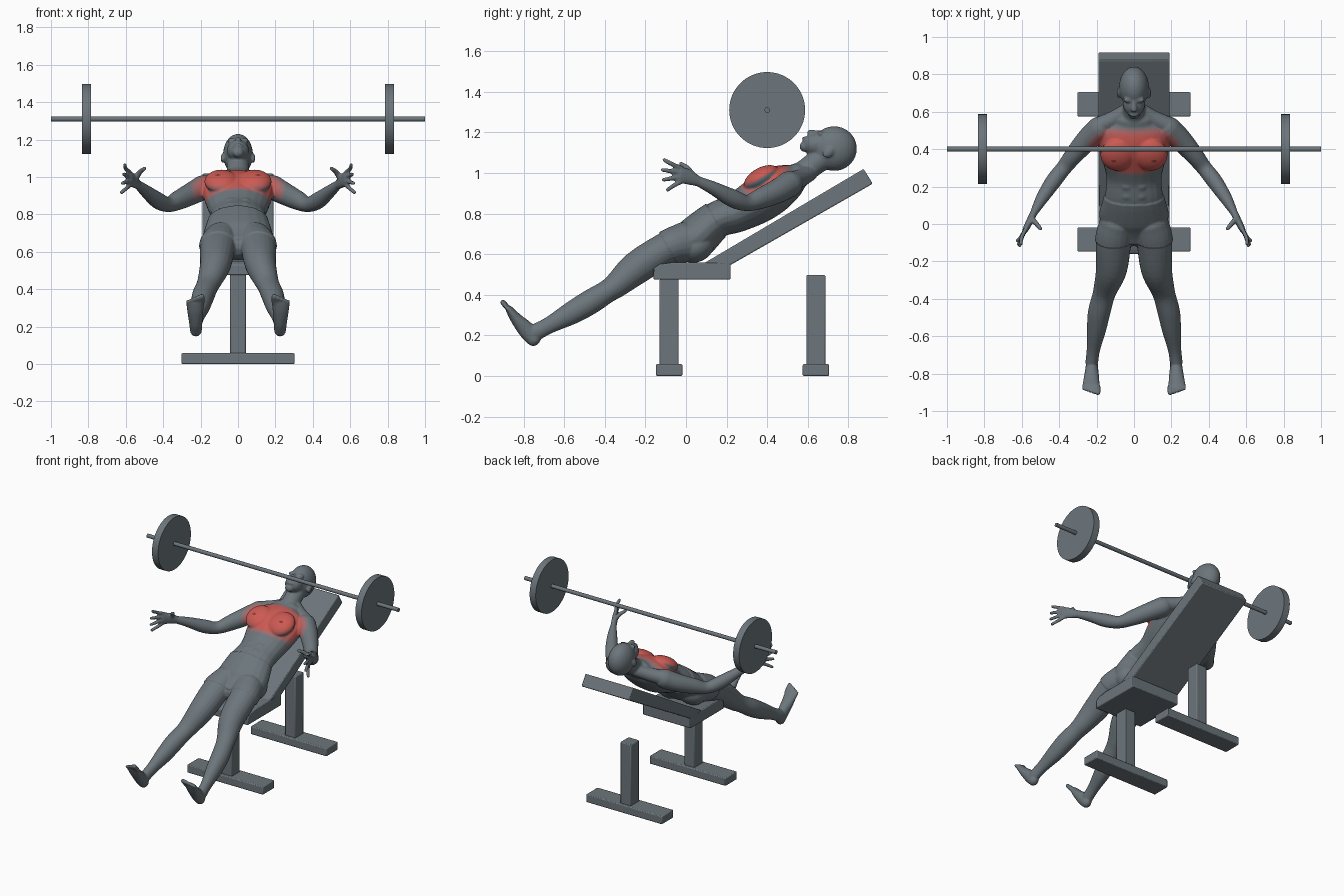
import bpy, bmesh, math
from mathutils import Vector, Matrix

cube = bpy.data.objects.get("Cube")
if cube:
    bpy.data.objects.remove(cube, do_unlink=True)


def material(name, rgb):
    mat = bpy.data.materials.new(name)
    mat.use_nodes = True
    mat.diffuse_color = (*rgb, 1)
    mat.node_tree.nodes["Principled BSDF"].inputs["Base Color"].default_value = (*rgb, 1)
    return mat


GREY, RED = Vector((.15, .18, .2)), Vector((.6, .1, .085))
grey = material("slate grey", GREY)
# Muscle highlight fades from red into grey in steps
fade = [material(name, GREY.lerp(RED, amount)) for name, amount in
        (("muscle red", 1), ("soft red", .75), ("dull red", .5), ("faint red", .25))]
dark_red = material("dark red", (.25, .04, .035))


def add_object(name, bm, mats, angle=40):
    mesh = bpy.data.meshes.new(name)
    bmesh.ops.recalc_face_normals(bm, faces=bm.faces)
    bm.to_mesh(mesh)
    bm.free()
    for mat in mats:
        mesh.materials.append(mat)
    obj = bpy.data.objects.new(name, mesh)
    bpy.context.collection.objects.link(obj)
    bpy.ops.object.select_all(action="DESELECT")
    bpy.context.view_layer.objects.active = obj
    obj.select_set(True)
    bpy.ops.object.shade_smooth_by_angle(angle=math.radians(angle))
    return obj


# ---------- bench and barbell helpers ----------
def slab(name, profile, half_width, bevel=.006):
    """Side outline of (y, z) points extruded across x."""
    bm = bmesh.new()
    face = bm.faces.new([bm.verts.new((-half_width, y, z)) for y, z in profile])
    out = bmesh.ops.extrude_face_region(bm, geom=[face])["geom"]
    bmesh.ops.translate(bm, vec=(2 * half_width, 0, 0),
                        verts=[v for v in out if isinstance(v, bmesh.types.BMVert)])
    obj = add_object(name, bm, [grey], 30)
    mod = obj.modifiers.new("Bevel", "BEVEL")
    mod.width, mod.segments = bevel, 2


def box(name, y0, y1, z0, z1, half_width):
    slab(name, [(y0, z0), (y1, z0), (y1, z1), (y0, z1)], half_width)


def disc(name, x, length, radius, sides):
    bm = bmesh.new()
    place = Matrix.Translation((x, .4, 1.31)) @ Matrix.Rotation(math.pi / 2, 4, "Y")
    bmesh.ops.create_cone(bm, cap_ends=True, segments=sides, radius1=radius,
                          radius2=radius, depth=length, matrix=place)
    add_object(name, bm, [grey])


# Bench
slab("seat", [(-.16, .475), (.22, .475), (.22, .56), (-.06, .56), (-.13, .55), (-.16, .53)], .19)
slab("backrest", [(.09, .556), (.22, .547), (.92, .947), (.875, 1.02)], .19)
for end, y, top in (("front", -.083, .478), ("rear", .64, .497)):
    box(end + "_post", y - .047, y + .047, .05, top, .042)
    box(end + "_foot_bar", y - .065, y + .065, 0, .058, .302)

# Barbell
disc("bar", 0, 2, .0135, 24)
for side, x in (("left", .81), ("right", -.81)):
    disc(side + "_weight_plate", x, .048, .187, 64)

# ---------- body helpers ----------
body = bmesh.new()
UP, ACROSS = Vector((0, 0, 1)), Vector((1, 0, 0))


def tube(points, hint, mirror=True, steps=5, sides=20):
    """Rounded closed loft through (x, y, z, radius along hint, other radius)."""
    rows = [Vector(p) for p in points]
    padded = [2 * rows[0] - rows[1]] + rows + [2 * rows[-1] - rows[-2]]
    path = []
    for a, b, c, d in zip(padded, padded[1:], padded[2:], padded[3:]):
        for i in range(steps):
            t = i / steps
            path.append(.5 * (2 * b + (c - a) * t + (2 * a - 5 * b + 4 * c - d) * t * t
                              + (3 * b - a - 3 * c + d) * t ** 3))
    path.append(rows[-1])

    def cap(end, inner):
        direction = (end.xyz - inner.xyz).normalized()
        rings = []
        for angle in (25, 50, 75):
            a = math.radians(angle)
            row = end.copy()
            row[:3] = end.xyz + direction * min(end[3], end[4]) * math.sin(a)
            row[3], row[4] = end[3] * math.cos(a), end[4] * math.cos(a)
            rings.append(row)
        return rings

    path = cap(path[0], path[1])[::-1] + path + cap(path[-1], path[-2])
    for sign in (1, -1) if mirror else (1,):
        rings = []
        for i, p in enumerate(path):
            tangent = (path[min(i + 1, len(path) - 1)].xyz - path[max(i - 1, 0)].xyz).normalized()
            u = (hint - tangent * hint.dot(tangent)).normalized()
            v = tangent.cross(u)
            ring = []
            for k in range(sides):
                a = math.tau * k / sides
                co = p.xyz + u * p[3] * math.cos(a) + v * p[4] * math.sin(a)
                ring.append(body.verts.new((sign * co.x, co.y, co.z)))
            rings.append(ring)
        faces = [body.faces.new(rings[0]), body.faces.new(rings[-1])]
        for a, b in zip(rings, rings[1:]):
            for k in range(sides):
                n = (k + 1) % sides
                faces.append(body.faces.new((a[k], a[n], b[n], b[k])))
        bmesh.ops.recalc_face_normals(body, faces=faces)


def blob(x, y, z, size, tilt=30):
    """Ellipsoid tilted about x, mirrored when off centre."""
    for sx in {x, -x}:
        place = Matrix.Translation((sx, y, z)) @ Matrix.Rotation(math.radians(tilt), 4, "X")
        bmesh.ops.create_uvsphere(body, u_segments=24, v_segments=16, radius=1,
                                  matrix=place @ Matrix.Diagonal((*size, 1)))


# Torso, chest, abdomen and neck
tube([(0, -.05, .63, .13, .07), (0, .04, .675, .18, .1), (0, .145, .765, .157, .09),
      (0, .25, .805, .148, .098), (0, .35, .86, .172, .112), (0, .44, .92, .19, .112),
      (0, .51, .96, .17, .09), (0, .55, .985, .11, .065)], ACROSS, mirror=False)
tube([(0, .53, .965, .07, .06), (0, .6, 1.02, .06, .057), (0, .68, 1.08, .06, .06)], ACROSS, mirror=False)
tube([(.03, .61, 1, .04, .04), (.1, .565, .975, .045, .045), (.19, .52, .955, .05, .05)], UP)
blob(.088, .37, .975, (.092, .095, .05))
for row in range(3):
    blob(.036, .15 + .052 * row, .84 + .022 * row, (.036, .03, .026))

# Head with face and ears
blob(0, .73, 1.12, (.08, .112, .11), 0)
blob(0, .645, 1.14, (.06, .07, .058), 0)
blob(0, .583, 1.13, (.03, .024, .026), 0)
blob(.082, .7, 1.1, (.01, .03, .022), 40)
blob(.03, .662, 1.195, (.028, .014, .014), 0)
tube([(0, .66, 1.197, .01, .012), (0, .612, 1.198, .017, .016)], ACROSS, mirror=False)
tube([(-.02, .588, 1.165, .009, .01), (0, .583, 1.168, .012, .012), (.02, .588, 1.165, .009, .01)],
     UP, mirror=False)

# Arms and hands
tube([(.185, .51, .945, .066, .066), (.25, .45, .91, .06, .06), (.32, .37, .875, .052, .05),
      (.375, .3, .852, .04, .042), (.43, .23, .875, .045, .043), (.49, .14, .922, .034, .034),
      (.53, .07, .955, .026, .022)], UP)
tube([(.53, .07, .955, .024, .02), (.56, .01, .98, .038, .019), (.58, -.03, .992, .042, .016)], UP)
for k in range(4):
    z, spread = 1.025 - .023 * k, .013 * (1.5 - k)
    reach = (.082, .09, .085, .065)[k]
    tube([(.578, -.025, z, .012, .012), (.6, -.03 - reach / 2, z + spread, .0115, .0115),
          (.605 + .006 * k, -.025 - reach, z + 2 * spread, .0105, .0105)], UP, sides=10)
tube([(.55, .035, .985, .018, .016), (.525, .005, 1.025, .014, .014), (.5, -.025, 1.045, .011, .011)],
     UP, sides=10)

# Legs
tube([(.09, 0, .66, .09, .095), (.108, -.09, .63, .095, .083), (.12, -.24, .535, .084, .082),
      (.15, -.34, .45, .066, .064), (.165, -.39, .415, .06, .057), (.186, -.47, .365, .06, .061),
      (.2, -.56, .312, .052, .057), (.217, -.67, .252, .036, .042), (.226, -.74, .215, .034, .042)], ACROSS)
# Buttocks
blob(.085, .05, .64, (.09, .09, .072))
# Feet and toes
tube([(.225, -.75, .18, .032, .036), (.226, -.785, .225, .036, .042), (.228, -.835, .28, .043, .03),
      (.23, -.87, .327, .048, .019)], ACROSS)
for k in range(5):
    x, r = .193 + .019 * k, .0145 - .0012 * k
    tube([(x, -.868, .325, r, r), (x, -.902 + .005 * k, .362 - .007 * k, r, r)], ACROSS, sides=10)

# Fuse the parts into one smooth skin
figure = add_object("figure", body, [grey])
remesh = figure.modifiers.new("Fuse", "REMESH")
remesh.mode, remesh.voxel_size = "VOXEL", .0065
soften = figure.modifiers.new("Soften", "SMOOTH")
soften.factor, soften.iterations = .5, 4
fused = bpy.data.meshes.new_from_object(figure.evaluated_get(bpy.context.evaluated_depsgraph_get()))
figure.modifiers.clear()
figure.data = fused
fused.materials.clear()
for mat in [grey, *fade, dark_red]:
    fused.materials.append(mat)

SPINE, FRONT = Vector((0, .865, .5)), Vector((0, -.5, .865))
# Shorts: raise the skin between waistband and hems
raised = [(v, v.normal.copy()) for v in fused.vertices
          if abs(v.co.x) < .25 and .24 < v.co.dot(SPINE) < .509]
for v, normal in raised:
    v.co += normal * .006
# Chest highlight: bands around the pectorals, with small dark spots
for p in fused.polygons:
    p.use_smooth = True
    c, along = p.center, p.center.dot(SPINE)
    if p.normal.dot(FRONT) > 0 and c.dot(FRONT) > .55:
        d = (abs(c.x) / .25) ** 2.5 + (abs(along - .825) / .135) ** 2.5
        p.material_index = next((i + 1 for i, limit in enumerate((.5, .68, .84, 1)) if d < limit), 0)
        if math.hypot(abs(c.x) - .108, along - .795) < .011:
            p.material_index = 5
